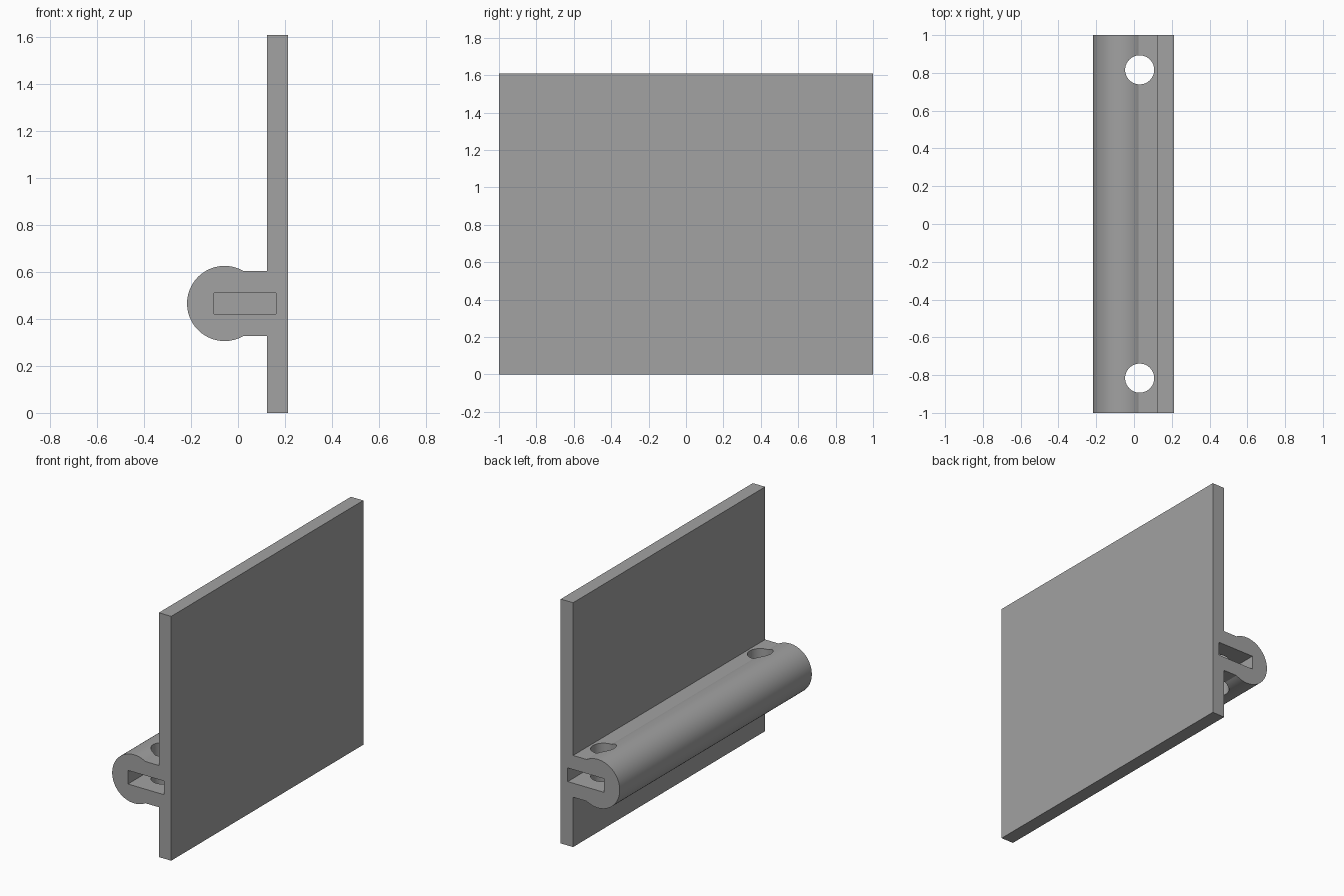
import bpy, bmesh, math
from mathutils import Matrix

if "Cube" in bpy.data.objects:
    bpy.data.objects.remove(bpy.data.objects["Cube"])

grey = bpy.data.materials.new("mid grey")
grey.diffuse_color = (0.36, 0.36, 0.36, 1)
grey.use_nodes = True
grey.node_tree.nodes["Principled BSDF"].inputs["Base Color"].default_value = grey.diffuse_color

PLATE_L, PLATE_R, HEIGHT = 0.123, 0.213, 1.61
CX, CZ, RADIUS, NECK = -0.057, 0.466, 0.16, 0.1375
SLOT_DEPTH = 0.37


def make_object(name, bm):
    bmesh.ops.recalc_face_normals(bm, faces=bm.faces)
    mesh = bpy.data.meshes.new(name)
    bm.to_mesh(mesh)
    bm.free()
    obj = bpy.data.objects.new(name, mesh)
    bpy.context.collection.objects.link(obj)
    mesh.materials.append(grey)
    return obj


# Panel with round rail and neck: one profile extruded along y
start = math.asin(NECK / RADIUS)
steps = 72
outline = [(PLATE_R, 0), (PLATE_R, HEIGHT), (PLATE_L, HEIGHT), (PLATE_L, CZ + NECK)]
for i in range(steps + 1):
    a = start + (2 * math.pi - 2 * start) * i / steps
    outline.append((CX + RADIUS * math.cos(a), CZ + RADIUS * math.sin(a)))
outline += [(PLATE_L, CZ - NECK), (PLATE_L, 0)]

bm = bmesh.new()
face = bm.faces.new([bm.verts.new((x, -1, z)) for x, z in outline])
ext = bmesh.ops.extrude_face_region(bm, geom=[face])
moved = [g for g in ext["geom"] if isinstance(g, bmesh.types.BMVert)]
bmesh.ops.translate(bm, vec=(0, 2, 0), verts=moved)
panel = make_object("panel_with_rail", bm)

# Blind end slots and vertical bolt holes
cutters = []
for side in (-1, 1):
    bm = bmesh.new()
    length = SLOT_DEPTH + 0.1
    bmesh.ops.create_cube(bm, size=1, matrix=Matrix.Translation(
        (0.03, side * (1.1 - length / 2), CZ)) @ Matrix.Diagonal((0.264, length, 0.09, 1)))
    cutters.append(make_object("slot_cutter", bm))

    bm = bmesh.new()
    bmesh.ops.create_cone(bm, cap_ends=True, segments=48, radius1=0.077, radius2=0.077,
                          depth=0.6, matrix=Matrix.Translation((0.03, side * 0.816, CZ)))
    cutters.append(make_object("hole_cutter", bm))

bpy.context.view_layer.objects.active = panel
panel.select_set(True)
for cutter in cutters:
    cutter.hide_render = True
    mod = panel.modifiers.new("cut", 'BOOLEAN')
    mod.operation = 'DIFFERENCE'
    mod.solver = 'EXACT'
    mod.object = cutter
    bpy.ops.object.modifier_apply(modifier=mod.name)
for cutter in cutters:
    bpy.data.objects.remove(cutter)

# Smooth the round rail and holes, keep all edges crisp
bpy.ops.object.shade_smooth_by_angle(angle=math.radians(25))
